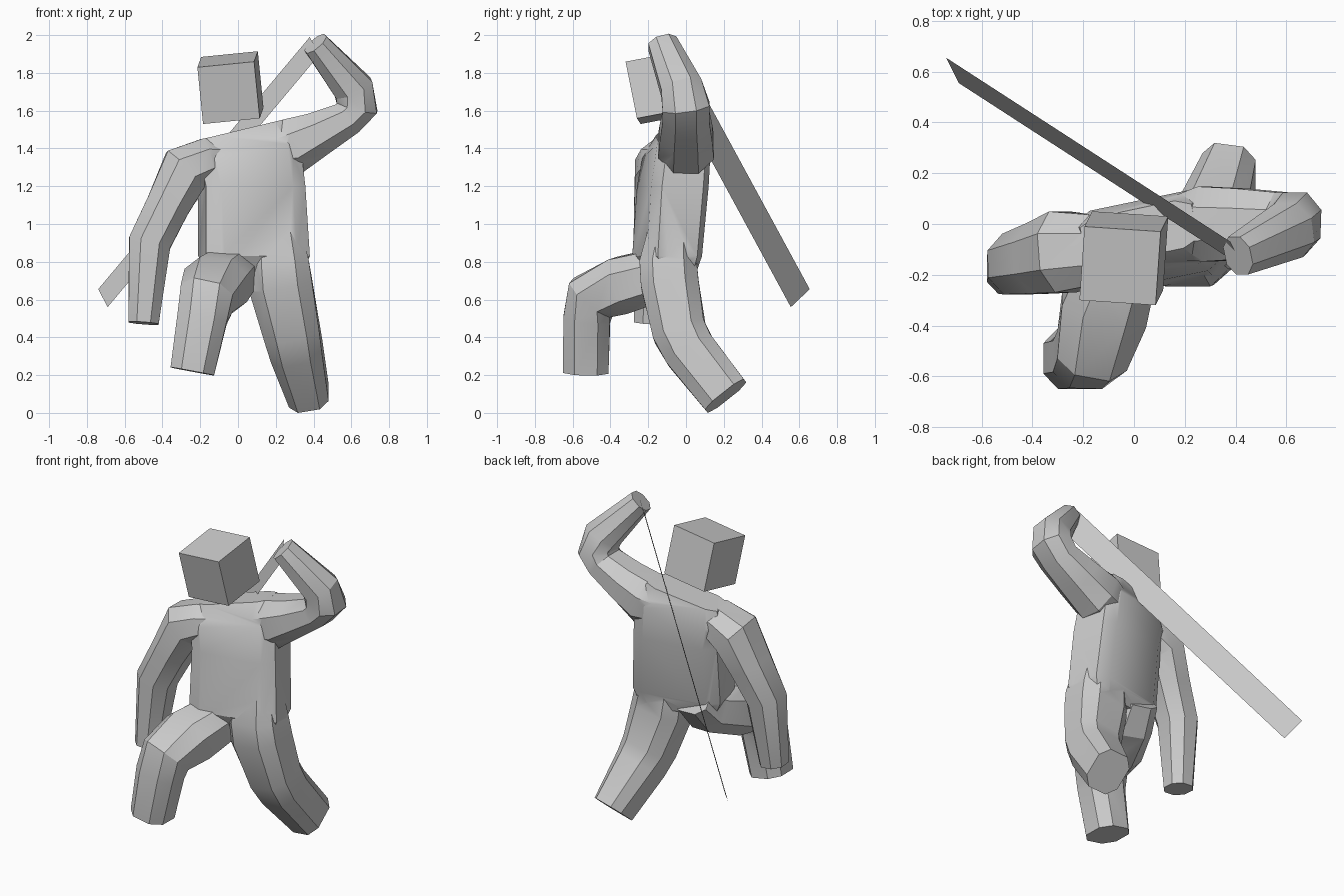
import bpy, bmesh, math
from mathutils import Vector

if "Cube" in bpy.data.objects:
    bpy.data.objects.remove(bpy.data.objects["Cube"])


def finish(name, bm):
    bmesh.ops.recalc_face_normals(bm, faces=bm.faces)
    me = bpy.data.meshes.new(name)
    bm.to_mesh(me)
    bm.free()
    ob = bpy.data.objects.new(name, me)
    bpy.context.collection.objects.link(ob)
    return ob


def loft(name, rings, side, box=0.45):
    """Chamfered eight-sided tube; ring = (centre, half size along side, other half size, optional normal)."""
    bm = bmesh.new()
    pts = [Vector(r[0]) for r in rings]
    shape = [(1, -box), (1, box), (box, 1), (-box, 1), (-1, box), (-1, -box), (-box, -1), (box, -1)]
    loops = []
    for i, r in enumerate(rings):
        t = Vector()
        if i > 0:
            t += (pts[i] - pts[i - 1]).normalized()
        if i < len(pts) - 1:
            t += (pts[i + 1] - pts[i]).normalized()
        if len(r) > 3:
            t = Vector(r[3])
        t.normalize()
        u = Vector(side)
        u = (u - t * u.dot(t)).normalized()
        v = t.cross(u)
        loops.append([bm.verts.new(pts[i] + u * a * r[1] + v * b * r[2]) for a, b in shape])
    for a, b in zip(loops, loops[1:]):
        for k in range(8):
            n = (k + 1) % 8
            bm.faces.new((a[k], a[n], b[n], b[k]))
    bm.faces.new(loops[0])
    bm.faces.new(loops[-1])
    bmesh.ops.triangulate(bm, faces=bm.faces)
    return finish(name, bm)


# torso, twisted slightly with one shoulder raised
body = loft("body", [
    ((0.085, -0.09, 0.735), 0.24, 0.11, (0, 0, 1)),
    ((0.085, -0.10, 0.83), 0.28, 0.148, (0, 0, 1)),
    ((0.072, -0.070, 1.20), 0.268, 0.155, (0, 0, 1)),
    ((0.045, -0.050, 1.38), 0.275, 0.145, (-0.2, 0, 1)),
    ((0.020, -0.035, 1.50), 0.23, 0.095, (-0.24, 0, 1)),
], (1, 0.2, 0), 0.72)

# arms, rooted inside the chest
limbs = [loft("raised_arm", [
    ((0.05, -0.04, 1.36), 0.08, 0.08),
    ((0.17, -0.02, 1.385), 0.125, 0.12),
    ((0.285, 0.00, 1.41), 0.148, 0.15),
    ((0.42, 0.00, 1.475), 0.14, 0.12),
    ((0.58, 0.00, 1.56), 0.125, 0.095),
    ((0.63, 0.00, 1.62), 0.125, 0.11),
    ((0.61, -0.025, 1.72), 0.11, 0.105),
    ((0.41, -0.125, 1.955), 0.078, 0.068),
], (0, 1, 0)), loft("lowered_arm", [
    ((0.0, -0.06, 1.36), 0.08, 0.07),
    ((-0.16, -0.10, 1.34), 0.14, 0.115),
    ((-0.28, -0.11, 1.285), 0.16, 0.137),
    ((-0.37, -0.135, 1.10), 0.14, 0.115),
    ((-0.468, -0.158, 0.90), 0.12, 0.112),
    ((-0.50, -0.19, 0.475), 0.085, 0.08),
], (0, 1, 0))]

# legs, rooted inside the hips
limbs += [loft("back_leg", [
    ((0.20, -0.075, 1.02), 0.12, 0.11),
    ((0.212, -0.095, 0.80), 0.162, 0.151),
    ((0.225, -0.085, 0.68), 0.168, 0.153),
    ((0.285, -0.035, 0.43), 0.148, 0.142),
    ((0.31, 0.02, 0.33), 0.138, 0.138),
    ((0.375, 0.21, 0.09), 0.107, 0.13),
], (1, 0, 0), 0.55), loft("front_leg", [
    ((-0.03, -0.02, 0.83), 0.13, 0.09),
    ((-0.055, -0.14, 0.735), 0.15, 0.14),
    ((-0.118, -0.34, 0.675), 0.172, 0.152),
    ((-0.165, -0.50, 0.61), 0.142, 0.14),
    ((-0.19, -0.525, 0.50), 0.132, 0.124),
    ((-0.242, -0.53, 0.22), 0.117, 0.12),
], (1, 0, 0), 0.5)]

# weld the limbs and torso into one skin
for limb in limbs:
    mod = body.modifiers.new(limb.name, 'BOOLEAN')
    mod.operation = 'UNION'
    mod.solver = 'EXACT'
    mod.object = limb
bpy.context.view_layer.update()
skin = bpy.data.meshes.new_from_object(body.evaluated_get(bpy.context.evaluated_depsgraph_get()))
body.modifiers.clear()
body.data = skin
for limb in limbs:
    bpy.data.objects.remove(limb)
bpy.context.view_layer.objects.active = body
body.select_set(True)
bpy.ops.object.shade_smooth_by_angle(angle=math.radians(30))

# head: tilted cube
bm = bmesh.new()
bmesh.ops.create_cube(bm, size=1)
c = Vector((-0.04, -0.135, 1.722))
axes = Vector((0.30, -0.02, 0.03)), Vector((0.02, 0.29, 0.055)), Vector((-0.03, -0.06, 0.30))
for vert in bm.verts:
    vert.co = c + sum((axes[i] * vert.co[i] for i in range(3)), Vector())
finish("head", bm)

# blade: flat strip held behind the back
bm = bmesh.new()
tip, hilt, width = Vector((-0.74, 0.655, 0.655)), Vector((0.38, -0.07, 1.99)), Vector((0.05, -0.10, -0.095))
bm.faces.new([bm.verts.new(p) for p in (tip, tip + width, hilt + width, hilt)])
finish("blade", bm)
